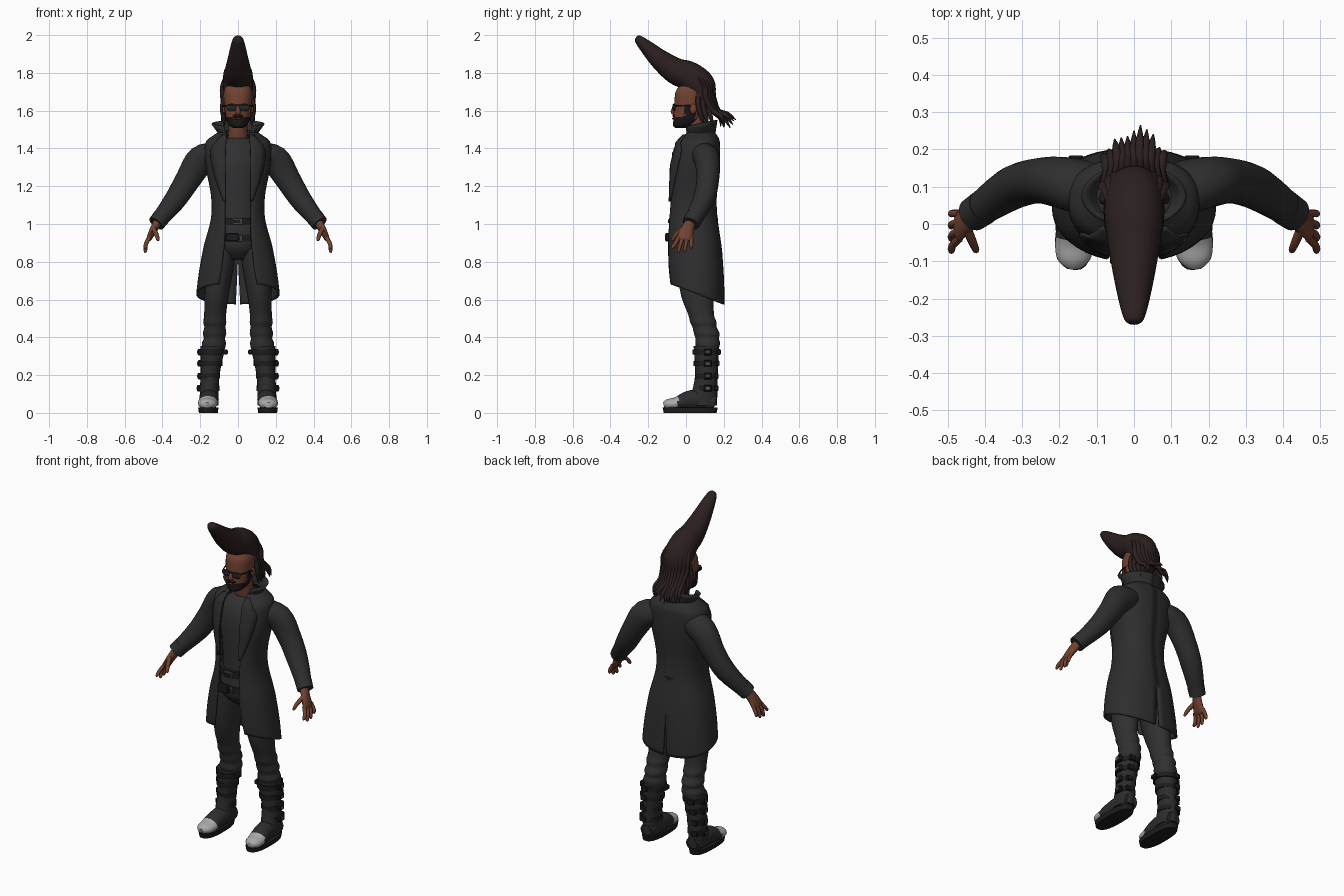
import bpy, bmesh, math, random
from mathutils import Vector

random.seed(4)
if "Cube" in bpy.data.objects:
    bpy.data.objects.remove(bpy.data.objects["Cube"])


def material(name, r, g, b):
    m = bpy.data.materials.new(name)
    m.use_nodes = True
    m.diffuse_color = (r, g, b, 1)
    node = next(n for n in m.node_tree.nodes if n.type == 'BSDF_PRINCIPLED')
    node.inputs["Base Color"].default_value = (r, g, b, 1)
    return m


COAT = material("coat black", .027, .027, .027)
CLOTH = material("charcoal cloth", .03, .03, .031)
LEATHER = material("boot leather", .025, .025, .025)
SKIN = material("brown skin", .17, .055, .03)
HAIR = material("dark brown hair", .025, .014, .014)
BEARD = material("beard black", .01, .008, .008)
GLASS = material("dark glass", .018, .022, .025)
STRAP = material("strap black", .012, .012, .012)
METAL = material("buckle grey", .1, .1, .1)
CAP = material("toe cap grey", .4, .4, .4)


def finish(bm, name, mats, mirror=False, rule=None, thick=0, angle=50):
    bmesh.ops.recalc_face_normals(bm, faces=bm.faces[:])
    me = bpy.data.meshes.new(name)
    if rule:
        for f in bm.faces:
            f.material_index = rule(f.calc_center_median())
    bm.to_mesh(me)
    bm.free()
    ob = bpy.data.objects.new(name, me)
    bpy.context.collection.objects.link(ob)
    for m in mats:
        me.materials.append(m)
    bpy.ops.object.select_all(action='DESELECT')
    ob.select_set(True)
    bpy.context.view_layer.objects.active = ob
    bpy.ops.object.shade_smooth_by_angle(angle=math.radians(angle))
    if thick:
        s = ob.modifiers.new("thickness", 'SOLIDIFY')
        s.thickness, s.offset = thick, 0
    if mirror:
        m = ob.modifiers.new("mirror", 'MIRROR')
        m.merge_threshold = .002
    return ob


def smooth_rows(rows, sub):
    """Catmull-Rom interpolation of equal-length tuples."""
    out = []
    for i in range(len(rows) - 1):
        a, b, c, d = rows[max(i - 1, 0)], rows[i], rows[i + 1], rows[min(i + 2, len(rows) - 1)]
        for k in range(sub):
            t = k / sub
            out.append([q + .5 * t * (r - p + t * (2 * p - 5 * q + 4 * r - s + t * (3 * (q - r) + s - p)))
                        for p, q, r, s in zip(a, b, c, d)])
    return out + [list(rows[-1])]


def spow(v, p):
    return math.copysign(abs(v) ** p, v)


def skin_grid(bm, grid, closed):
    for a, b in zip(grid, grid[1:]):
        n = len(a)
        for i in range(n if closed else n - 1):
            j = (i + 1) % n
            bm.faces.new((a[i], a[j], b[j], b[i]))


def loft(name, rows, *mats, n=16, sub=3, flat=False, power=1, **kw):
    """Rows are x, y, z and two radii; rings are level or follow the path."""
    rows = smooth_rows(rows, sub)
    pts = [Vector(r[:3]) for r in rows]
    bm, grid = bmesh.new(), []
    for i, r in enumerate(rows):
        side, up = Vector((1, 0, 0)), Vector((0, 1, 0))
        if not flat:
            t = (pts[min(i + 1, len(pts) - 1)] - pts[max(i - 1, 0)]).normalized()
            side = (side - t * t.x).normalized()
            up = t.cross(side)
        angles = [2 * math.pi * k / n for k in range(n)]
        grid.append([bm.verts.new(pts[i] + side * max(r[3], .001) * spow(math.cos(a), power)
                                  + up * max(r[4], .001) * spow(math.sin(a), power)) for a in angles])
    skin_grid(bm, grid, True)
    bm.faces.new(grid[0])
    bm.faces.new(grid[-1])
    return finish(bm, name, mats, **kw)


def box(name, centre, size, mat, mirror=False):
    bm = bmesh.new()
    bmesh.ops.create_cube(bm, size=1)
    for v in bm.verts:
        v.co = Vector(centre) + Vector([c * s for c, s in zip(v.co, size)])
    bmesh.ops.bevel(bm, geom=bm.edges[:], offset=min(size) * .2, segments=1, affect='EDGES')
    return finish(bm, name, [mat], mirror, angle=30)


def ball(name, c, r, mat, mirror=False):
    bm = bmesh.new()
    bmesh.ops.create_uvsphere(bm, u_segments=20, v_segments=12, radius=1)
    for v in bm.verts:
        v.co = Vector([p + q * s for p, q, s in zip(c, v.co, r)])
    return finish(bm, name, [mat], mirror)


def sheet(name, points, mat, thick):
    bm = bmesh.new()
    skin_grid(bm, [[bm.verts.new(p) for p in row] for row in points], False)
    return finish(bm, name, [mat], True, thick=thick)


# Long open coat: z, half width, front y, back y, half opening, back slit
COAT_ROWS = smooth_rows([
    (1.49, .085, .01, .14, .06, 0), (1.46, .135, -.02, .165, .062, 0), (1.42, .17, -.048, .175, .066, 0),
    (1.3, .165, -.075, .172, .07, 0), (1.15, .138, -.085, .158, .068, 0), (1.03, .138, -.094, .162, .068, 0),
    (.9, .172, -.097, .183, .07, 0), (.83, .187, -.097, .19, .075, .001), (.73, .204, -.095, .197, .085, .006),
    (.63, .216, -.088, .198, .1, .012)], 4)
P = .85


def coat_row(z, rx, yf, yb, gap, slit, n=22):
    a0 = math.asin((gap / rx) ** (1 / P))
    a1 = math.pi - math.asin((max(slit, 0) / rx) ** (1 / P))
    row = []
    for k in range(n + 1):
        a = a0 + (a1 - a0) * k / n
        c = spow(math.cos(a), P)
        tilt = max(0, min(1, (1 - z) / .37)) * .055
        row.append((rx * math.sin(a) ** P, (yf + yb) / 2 - (yb - yf) / 2 * c, z + tilt * c))
    row[-1] = (max(slit, 0), yb, row[-1][2])
    return row


def coat_front(x, z):
    r = min(COAT_ROWS, key=lambda q: abs(q[0] - z))
    k = max(0, 1 - (min(x / r[1], 1)) ** (2 / P)) ** (P / 2)
    return (r[2] + r[3]) / 2 - (r[3] - r[2]) / 2 * k


sheet("coat_body", [coat_row(*r) for r in COAT_ROWS], COAT, .01)
lapel = smooth_rows([(1.47, .06, .085), (1.41, .064, .135), (1.36, .066, .145),
                     (1.25, .066, .122), (1.12, .066, .076)], 4)
sheet("coat_lapels", [[(x, coat_front(x, z) - .012, z) for x in (a, a + (b - a) / 3, b - (b - a) / 3, b)]
                      for z, a, b in lapel], COAT, .008)

# Flared standing collar
collar = []
for t in (0, .33, .66, 1):
    row = []
    for k in range(15):
        a = math.radians(40 + 140 * k / 14)
        front = .5 + .5 * math.cos(a)
        row.append(((.088 + .05 * t * math.sin(a)) * math.sin(a),
                    .075 - (.075 + .012 * t) * math.cos(a), 1.455 + .015 * (1 - front) + t * (.08 - .02 * front)))
    collar.append(row)
sheet("coat_collar", collar, COAT, .009)

# Sleeves and cuffs
loft("coat_sleeves", [(.11, .09, 1.365, .07, .07), (.195, .112, 1.34, .078, .068), (.265, .115, 1.235, .067, .06),
                      (.335, .092, 1.125, .058, .057), (.43, .027, 1.005, .041, .042)], COAT, n=20, sub=4, mirror=True)
loft("coat_cuffs", [(.403, .046, 1.04, .047, .049), (.433, .025, 1.002, .045, .046)], COAT, n=20, sub=1, mirror=True)

# Hands
loft("palms", [(.425, .025, 1.01, .024, .028), (.45, .005, .965, .02, .036), (.47, -.005, .925, .014, .043),
               (.476, -.007, .912, .008, .036)], SKIN, n=12, mirror=True)
for i, name in enumerate(("index", "middle", "ring", "little")):
    y = -.038 + .022 * i
    tip = (.868, .848, .852, .87)[i]
    loft(name + "_fingers", [(.468, y, .93, .011, .011), (.487, y * 1.3 - .008, .895, .011, .01),
                             (.49, y * 1.5 - .015, tip + .008, .009, .009), (.489, y * 1.5 - .016, tip, .003, .003)],
         SKIN, n=8, mirror=True)
loft("thumbs", [(.447, -.015, .975, .013, .013), (.432, -.052, .945, .012, .011), (.424, -.07, .918, .009, .009),
                (.422, -.074, .91, .003, .003)], SKIN, n=8, mirror=True)

# Shirt, trousers and belts
loft("shirt", [(0, .05, .95, .115, .11), (0, .04, 1.1, .11, .1), (0, .05, 1.3, .13, .112), (0, .06, 1.4, .12, .098),
               (0, .075, 1.455, .068, .07)], CLOTH, n=24, flat=True)
loft("trouser_hips", [(0, .045, 1.03, .115, .11), (0, .045, .95, .125, .118), (0, .045, .87, .125, .11),
                      (0, .05, .81, .05, .06)], CLOTH, n=24, flat=True)
loft("trouser_legs", [(.083, .045, .9, .078, .1), (.1, .05, .75, .074, .095), (.114, .06, .62, .064, .086),
                      (.121, .08, .52, .058, .068), (.123, .092, .48, .061, .07), (.122, .098, .455, .056, .064),
                      (.124, .11, .42, .062, .068), (.125, .112, .395, .056, .062), (.128, .115, .365, .064, .065),
                      (.13, .112, .32, .055, .055)], CLOTH, n=20, flat=True, mirror=True)
for name, z in (("upper", 1.015), ("lower", .925)):
    loft(name + "_belt", [(0, .045, z + .018, .128, .124), (0, .045, z - .018, .13, .125)], STRAP, n=28, sub=1, flat=True)
    box(name + "_belt_buckle", (-.005, -.084, z), (.055, .012, .034), METAL)
    box(name + "_buckle_inset", (-.005, -.09, z), (.038, .008, .02), STRAP)
box("belt_pouch", (-.03, -.095, .93), (.07, .03, .045), STRAP)

# Boots with light toe caps, soles, straps and buckles
loft("boot_shafts", [(.135, .108, .355, .064, .068), (.138, .108, .3, .06, .064), (.148, .108, .2, .05, .06),
                     (.152, .1, .12, .05, .066), (.153, .09, .04, .05, .075)], LEATHER, n=20, flat=True, mirror=True)
loft("boot_feet", [(.152, .155, .055, .042, .045), (.152, .08, .07, .05, .055), (.155, .01, .065, .051, .05),
                   (.16, -.05, .05, .052, .034), (.162, -.095, .045, .044, .028), (.162, -.118, .04, .02, .016)],
     LEATHER, CAP, n=20, sub=4, mirror=True, rule=lambda c: int(c.y < -.043 and c.z > .03))
loft("boot_soles", [(.157, .022, 0, .05, .14), (.157, .022, .028, .054, .146)], STRAP,
     n=28, sub=1, flat=True, power=.8, mirror=True)
for i, (z, x, r) in enumerate(((.322, .136, .067), (.262, .143, .06), (.195, .149, .054), (.13, .152, .054))):
    loft(f"boot_strap_{i + 1}", [(x, .106, z + .014, r, r + .005), (x, .106, z - .014, r, r + .005)], STRAP,
         n=20, sub=1, flat=True, mirror=True)
    box(f"outer_buckle_{i + 1}", (x + r, .115, z), (.022, .045, .034), STRAP, True)
    box(f"back_buckle_{i + 1}", (x + .02, .108 + r, z), (.04, .018, .03), STRAP, True)
    box(f"buckle_plate_{i + 1}", (x + r + .01, .115, z), (.006, .02, .014), METAL, True)
box("inner_strap_ends", (.066, .095, .322), (.025, .04, .026), STRAP, True)

# Neck, head with beard, ears and nose
loft("neck", [(0, .075, 1.42, .06, .06), (0, .055, 1.5, .05, .055), (0, .05, 1.58, .05, .055)], SKIN, flat=True)


def beard_rule(c):
    edge = 1.562 + max(0, c.y + .02) * 1.1
    return int(c.z < edge and c.y < .05 or abs(c.y - .01) < .016 and c.z < 1.635 and abs(c.x) > .04)


loft("head", [(0, -.025, 1.508, .022, .03), (0, -.015, 1.52, .045, .053), (0, .005, 1.55, .061, .072),
              (0, .018, 1.6, .07, .083), (0, .022, 1.65, .075, .083), (0, .025, 1.7, .075, .08),
              (0, .03, 1.74, .06, .06)], SKIN, BEARD, n=40, sub=6, flat=True, power=.92, rule=beard_rule)
loft("nose", [(0, -.06, 1.625, .008, .008), (0, -.07, 1.595, .013, .012), (0, -.065, 1.582, .012, .008)], SKIN, n=10)
ball("moustache", (0, -.064, 1.573), (.03, .008, .007), BEARD)
ball("lips", (0, -.068, 1.558), (.016, .006, .005), SKIN)
ball("ears", (.074, .038, 1.61), (.009, .018, .027), SKIN, True)

# Sunglasses
ball("lenses", (.033, -.064, 1.617), (.029, .009, .02), GLASS, True)
box("glasses_bridge", (0, -.068, 1.628), (.1, .008, .007), STRAP)
loft("glasses_temples", [(.058, -.057, 1.626, .004, .004), (.075, -.01, 1.626, .004, .004),
                         (.077, .035, 1.622, .004, .004)], STRAP, n=6, mirror=True)

# Swept forward crest of hair
loft("hair_crest", [(0, .085, 1.67, .07, .07), (0, .07, 1.73, .079, .086), (0, .015, 1.783, .079, .078),
                    (0, -.055, 1.81, .07, .07), (0, -.135, 1.868, .056, .055), (0, -.205, 1.933, .041, .038),
                    (0, -.252, 1.978, .027, .023), (0, -.264, 1.988, .012, .01)], HAIR, n=24, sub=4)
ball("hair_cap", (0, .072, 1.665), (.079, .072, .09), HAIR)

# Locks running over the crown into loose tails
for i in range(11):
    f = i / 5 - 1
    x, q, w = f * .072, f * f, random.random()
    loft(f"hair_lock_{i + 1}", [(x * .7, -.03, 1.86 - .04 * q, .004, .004), (x * .85, .06, 1.825 - .045 * q, .014, .011),
                                (x * 1.1, .135 - .035 * q, 1.745 - .02 * q, .016, .013),
                                (x * 1.1, .145 - .04 * q, 1.67, .015, .015),
                                (x, .17 - .03 * q, 1.6, .014, .014),
                                (x * 1.1, .205 - .03 * q + .02 * w, 1.555 + .03 * w, .011, .011),
                                (x * 1.2, .235 - .06 * q + .035 * w, 1.505 + .05 * w, .002, .002)], HAIR, n=8)
for i, y in enumerate((.065, .09, .115)):
    loft(f"side_locks_{i + 1}", [(.06, y, 1.7, .012, .012), (.082 - .008 * i, y, 1.63, .013, .013),
                                 (.078, y + .015, 1.57, .012, .012), (.07, y + .03, 1.52, .002, .002)],
         HAIR, n=8, mirror=True)
